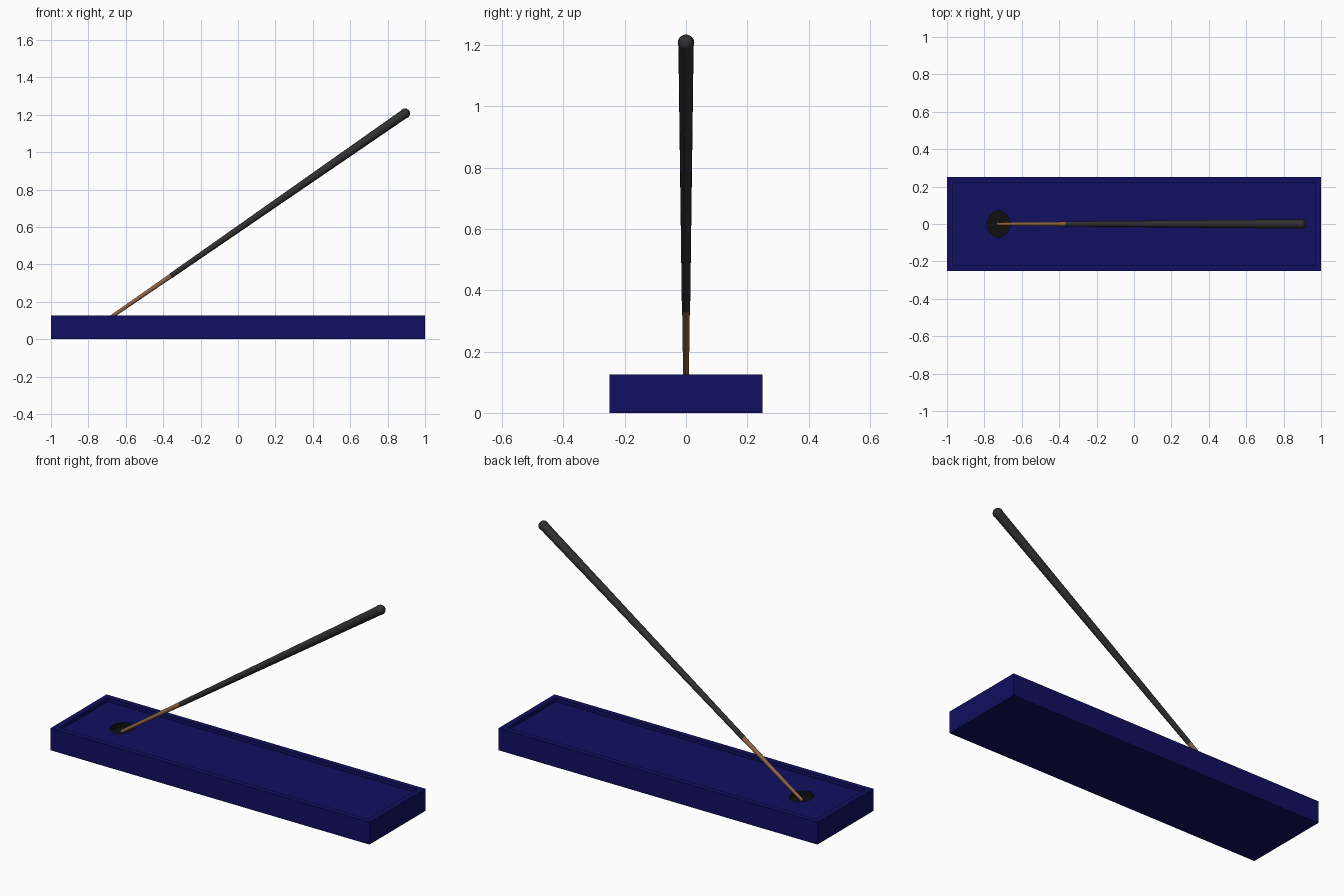
import bpy, bmesh, math
from mathutils import Vector

if "Cube" in bpy.data.objects:
    bpy.data.objects.remove(bpy.data.objects["Cube"])


def material(name, rgb):
    m = bpy.data.materials.new(name)
    m.diffuse_color = (*rgb, 1)
    m.use_nodes = True
    m.node_tree.nodes["Principled BSDF"].inputs["Base Color"].default_value = m.diffuse_color
    return m


NAVY = material("navy lacquer", (0.005, 0.005, 0.12))
DARK = material("dark socket", (0.005, 0.005, 0.005))
WOOD = material("bare wood", (0.28, 0.13, 0.06))
CHAR = material("charcoal", (0.03, 0.03, 0.03))


def finish(name, mat, smooth=False):
    ob = bpy.context.object
    ob.name = name
    if mat:
        ob.data.materials.append(mat)
    if smooth:
        bpy.ops.object.shade_smooth_by_angle(angle=math.radians(40))
    return ob


def box(name, size, z0, mat=None):
    bpy.ops.mesh.primitive_cube_add(size=1, location=(0, 0, z0 + size[2] / 2))
    ob = finish(name, mat)
    ob.scale = size
    return ob


def rod(name, a, b, r1, r2, mat):
    d = b - a
    bpy.ops.mesh.primitive_cone_add(vertices=16, radius1=r1, radius2=r2,
                                    depth=d.length, location=(a + b) / 2,
                                    rotation=d.to_track_quat('Z', 'Y').to_euler())
    return finish(name, mat, True)


def cut(target, cutter):
    mod = target.modifiers.new("cut", 'BOOLEAN')
    mod.operation, mod.solver, mod.object = 'DIFFERENCE', 'EXACT', cutter
    cutter.hide_render = True
    cutter.display_type = 'WIRE'


HOLE = (-0.725, 0)
FLOOR, CUP = 0.105, 0.08

# Tray with shallow recess and oval socket hole
tray = box("tray", (2, 0.5, 0.126), 0, NAVY)
cut(tray, box("recess_cutter", (1.94, 0.44, 0.1), FLOOR))
bpy.ops.mesh.primitive_cylinder_add(vertices=32, radius=1, depth=1,
                                    location=(*HOLE, CUP - 0.001 + 0.05))
hole = finish("hole_cutter", None)
hole.scale = (0.06, 0.071, 0.1)
cut(tray, hole)

# Dark open cup lining the hole
bpy.ops.mesh.primitive_cylinder_add(vertices=32, radius=1, depth=1,
                                    location=(*HOLE, (FLOOR + CUP) / 2))
cup = finish("socket_lining", DARK)
cup.scale = (0.0595, 0.0705, FLOOR - CUP)
bm = bmesh.new()
bm.from_mesh(cup.data)
bmesh.ops.delete(bm, geom=[f for f in bm.faces if f.normal.z > 0.9], context='FACES_ONLY')
bmesh.ops.reverse_faces(bm, faces=bm.faces)
bm.to_mesh(cup.data)
bm.free()

# Leaning incense stick: bare wood end, coated length, rounded tip
foot, joint, tip = Vector((-0.73, 0, 0.083)), Vector((-0.36, 0, 0.338)), Vector((0.893, 0, 1.207))
rod("stick_wood", foot, joint, 0.009, 0.0125, WOOD)
rod("stick_coating", joint, tip, 0.0135, 0.025, CHAR)
bpy.ops.mesh.primitive_uv_sphere_add(segments=16, ring_count=10, radius=0.027, location=tip)
finish("stick_tip", CHAR, True)
